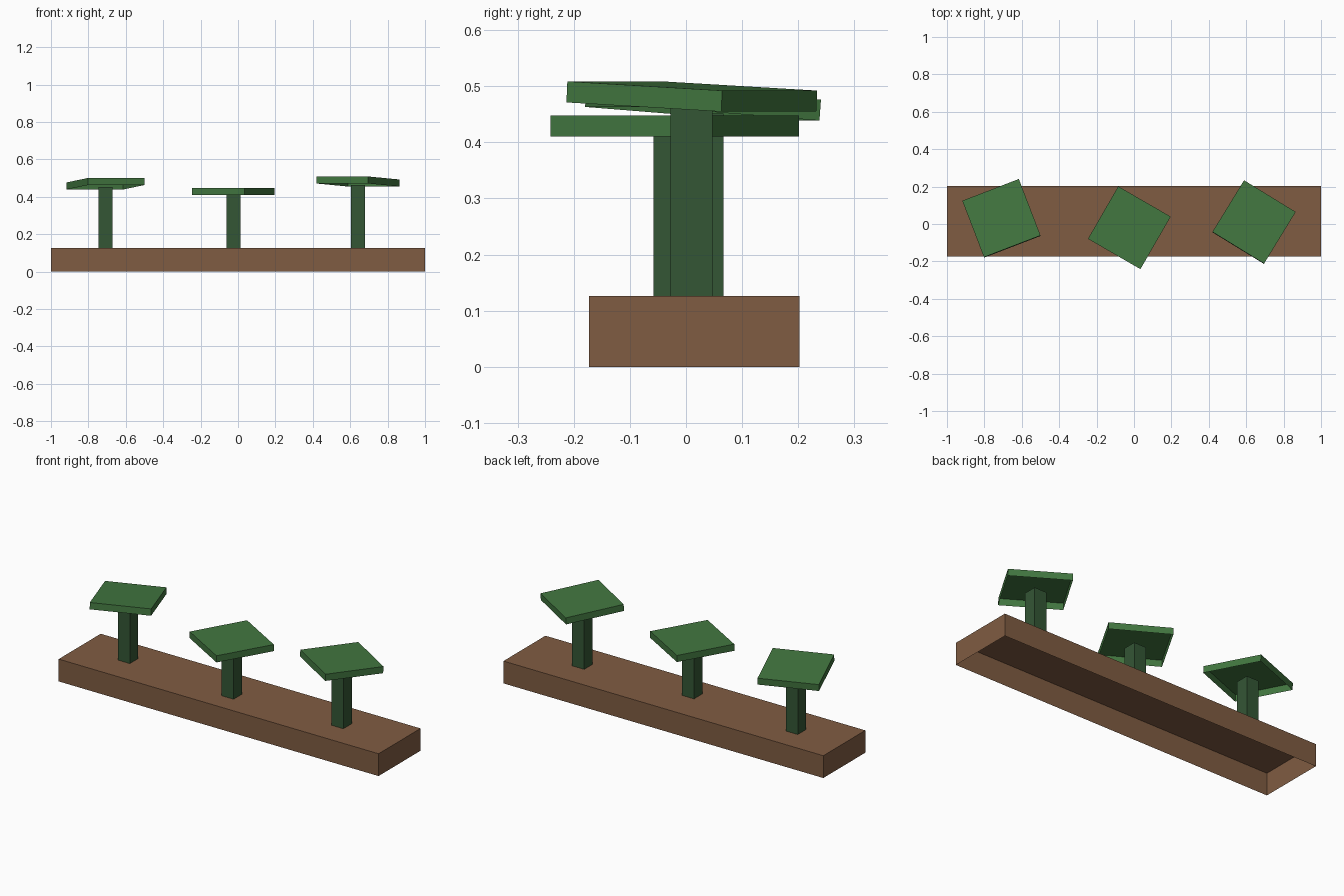
import bpy, bmesh
from math import radians
from mathutils import Matrix, Vector

cube = bpy.data.objects.get("Cube")
if cube:
    bpy.data.objects.remove(cube)


def linear(c):
    c /= 255
    return c / 12.92 if c < 0.04045 else ((c + 0.055) / 1.055) ** 2.4


def material(name, rgb):
    color = [linear(c) for c in rgb] + [1]
    mat = bpy.data.materials.new(name)
    mat.use_nodes = True
    mat.diffuse_color = color
    mat.node_tree.nodes["Principled BSDF"].inputs["Base Color"].default_value = color
    return mat


brown = material("soil brown", (128, 92, 66))
leaf = material("leaf green", (66, 119, 64))
stem_green = material("dark stem green", (52, 86, 53))


def open_box(name, size, base, mat, turn=0, tilt=0):
    """Box with no underside; base is the centre of its open bottom."""
    bm = bmesh.new()
    bmesh.ops.create_cube(bm, size=1)
    bottom = [f for f in bm.faces if f.normal.z < -0.5]
    bmesh.ops.delete(bm, geom=bottom, context='FACES')
    bmesh.ops.translate(bm, verts=bm.verts, vec=(0, 0, 0.5))
    bmesh.ops.scale(bm, verts=bm.verts, vec=size)
    mesh = bpy.data.meshes.new(name)
    bm.to_mesh(mesh)
    bm.free()
    mesh.materials.append(mat)
    obj = bpy.data.objects.new(name, mesh)
    obj.matrix_world = (Matrix.Translation(Vector(base))
                        @ Matrix.Rotation(radians(turn), 4, 'Z')
                        @ Matrix.Rotation(radians(tilt), 4, 'X'))
    bpy.context.collection.objects.link(obj)
    return obj


# Long planter bed
BED = 0.126
open_box("planter_bed", (2, 0.375, BED), (0, 0.0145, 0), brown)

# Three sprouts: place, x, y, stem top, cap turn, cap tilt
sprouts = [
    ("right", -0.708, 0.029, 0.451, 21, -4.3),
    ("middle", -0.025, -0.02, 0.41, -30, 0),
    ("left", 0.641, 0.0095, 0.463, -31.5, -2.9),
]
for place, x, y, top, turn, tilt in sprouts:
    open_box(place + "_stem", (0.075, 0.075, top - BED), (x, y, BED), stem_green)
    open_box(place + "_leaf_cap", (0.324, 0.324, 0.0375), (x, y, top), leaf, turn, tilt)
